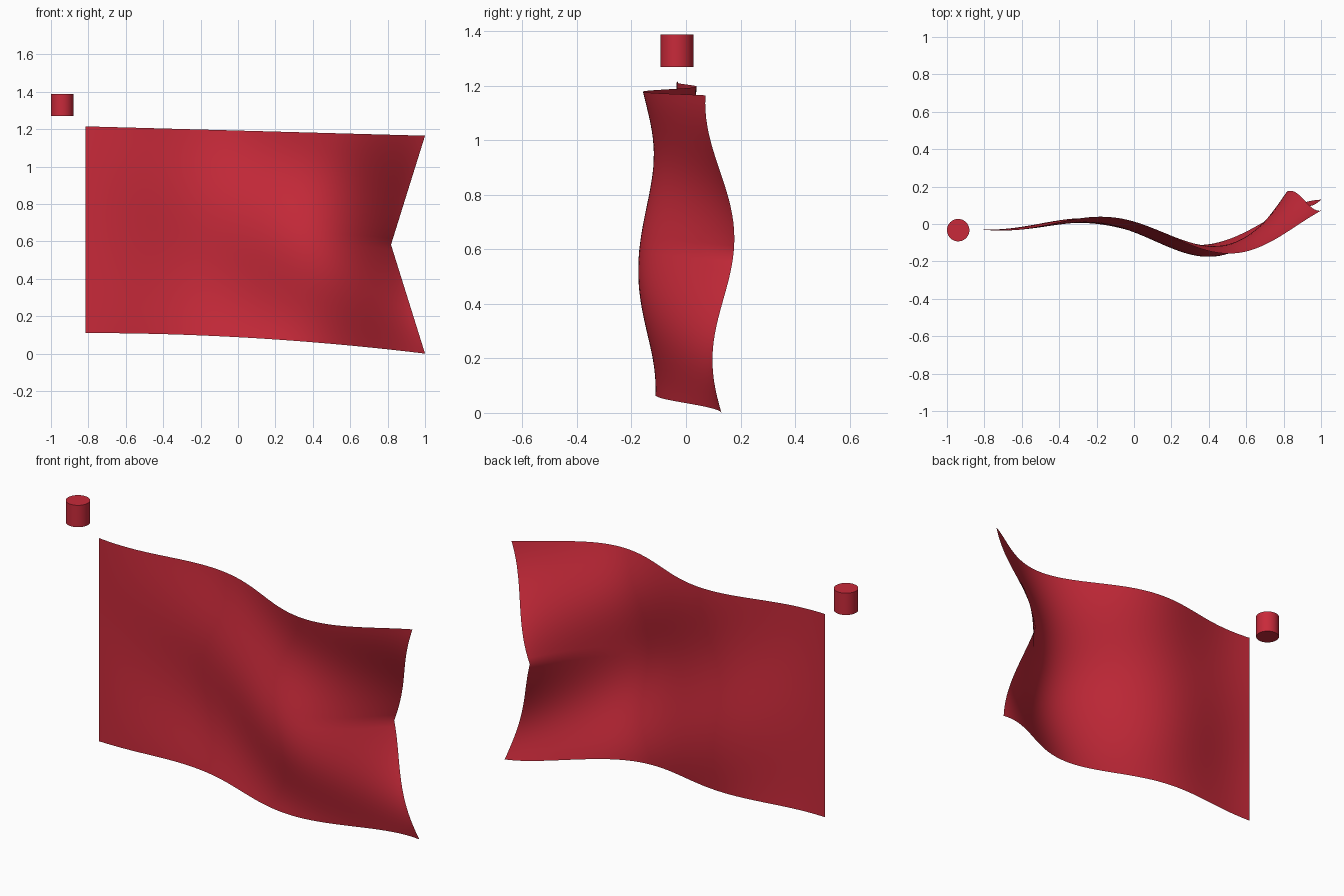
import bpy, bmesh, math

if "Cube" in bpy.data.objects:
    bpy.data.objects.remove(bpy.data.objects["Cube"])

red = bpy.data.materials.new("crimson")
red.diffuse_color = (0.58, 0.023, 0.042, 1)
red.use_nodes = True
red.node_tree.nodes["Principled BSDF"].inputs["Base Color"].default_value = red.diffuse_color

LEFT, WIDTH, NOTCH = -0.815, 1.815, 0.182


def cloth_point(u, v):
    """Point on the cloth: u from hoist to fly, v from bottom to top."""
    # swallowtail notch pulls the middle of the fly end inwards
    x = LEFT + WIDTH * u - NOTCH * (1 - abs(2 * v - 1)) * u ** 7
    # main wave plus a diagonal ripple, both growing towards the fly
    wave = 0.175 * math.sin(8 * u - 0.25 - 0.5 * v)
    ripple = 0.045 * math.cos(7.85 * v + 5.9 * u - 10.3)
    y = -0.03 + u * (wave + ripple)
    # edges sag towards the fly
    top, bottom = 1.215 - 0.05 * u, 0.11 - 0.11 * u * u
    return x, y, bottom + (top - bottom) * v


def finish(bm, name):
    mesh = bpy.data.meshes.new(name)
    bm.to_mesh(mesh)
    bm.free()
    mesh.materials.append(red)
    obj = bpy.data.objects.new(name, mesh)
    bpy.context.collection.objects.link(obj)
    bpy.ops.object.select_all(action='DESELECT')
    obj.select_set(True)
    bpy.context.view_layer.objects.active = obj
    bpy.ops.object.shade_smooth_by_angle(angle=math.radians(40))
    return obj


# Waving flag cloth, a single sheet facing the front
NU, NV = 72, 40
bm = bmesh.new()
grid = [[bm.verts.new(cloth_point(i / NU, j / NV)) for i in range(NU + 1)]
        for j in range(NV + 1)]
for j in range(NV):
    for i in range(NU):
        bm.faces.new((grid[j][i], grid[j][i + 1], grid[j + 1][i + 1], grid[j + 1][i]))
finish(bm, "flag_cloth")

# Pole cap floating above the hoist edge
bm = bmesh.new()
bmesh.ops.create_cone(bm, cap_ends=True, segments=32, radius1=0.06, radius2=0.06, depth=0.119)
cap = finish(bm, "pole_cap")
cap.location = (-0.94, -0.033, 1.329)
